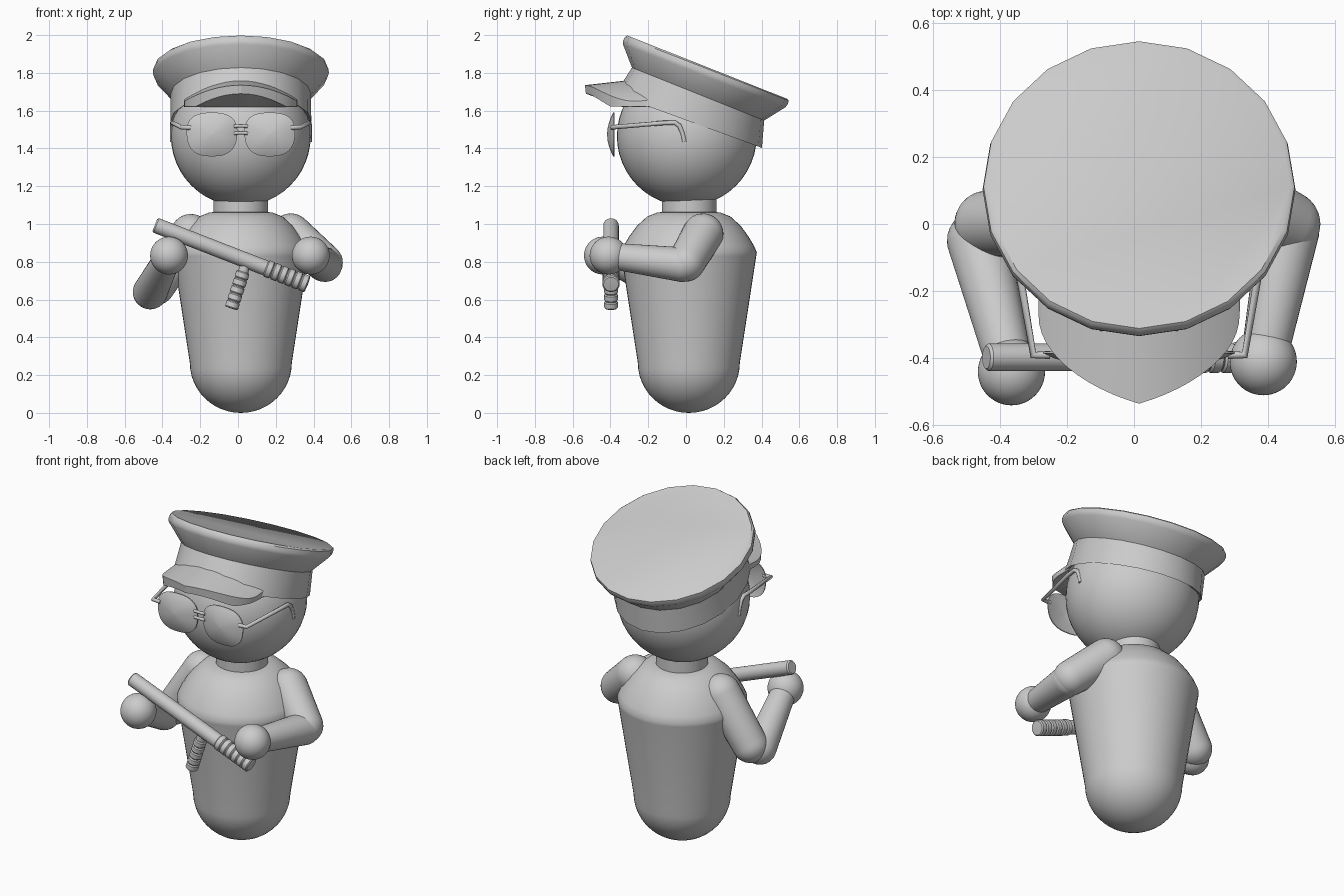
import bpy, bmesh, math
from mathutils import Vector

if "Cube" in bpy.data.objects:
    bpy.data.objects.remove(bpy.data.objects["Cube"])

CX = 0.015  # symmetry axis of the figure


def finish(name, bm, angle=35):
    bmesh.ops.remove_doubles(bm, verts=bm.verts, dist=1e-5)
    bmesh.ops.recalc_face_normals(bm, faces=bm.faces)
    me = bpy.data.meshes.new(name)
    bm.to_mesh(me)
    bm.free()
    me.shade_smooth()
    me.set_sharp_from_angle(angle=math.radians(angle))
    ob = bpy.data.objects.new(name, me)
    bpy.context.collection.objects.link(ob)
    return ob


def skin(name, rings, closed=True, caps=(True, True), angle=35):
    """Bridge rings of points into a surface."""
    bm = bmesh.new()
    rows = [[bm.verts.new(p) for p in r] for r in rings]
    n = len(rows[0])
    for a, b in zip(rows, rows[1:]):
        for i in range(n if closed else n - 1):
            j = (i + 1) % n
            bm.faces.new((a[i], a[j], b[j], b[i]))
    for use, row in zip(caps, (rows[0], rows[-1])):
        if use:
            bm.faces.new(row)
    return finish(name, bm, angle)


def lathe(name, profile, start, direction, segs=32, angle=35):
    """Revolve (radius, distance) pairs about an axis."""
    rot = Vector((0, 0, 1)).rotation_difference(Vector(direction))
    rings = []
    for r, d in profile:
        r = max(r, 1e-4)
        rings.append([Vector(start) + rot @ Vector((r * math.cos(t), r * math.sin(t), d))
                      for t in (2 * math.pi * i / segs for i in range(segs))])
    return skin(name, rings, angle=angle)


def capsule(name, a, b, ra, rb):
    a, b = Vector(a), Vector(b)
    length = (b - a).length
    q = [math.pi / 2 * i / 8 for i in range(9)]
    prof = [(ra * math.sin(t), -ra * math.cos(t)) for t in q]
    prof += [(rb * math.cos(t), length + rb * math.sin(t)) for t in q]
    return lathe(name, prof, a, b - a)


def ball(name, c, r):
    bm = bmesh.new()
    bmesh.ops.create_uvsphere(bm, u_segments=48, v_segments=24, radius=r)
    bmesh.ops.translate(bm, verts=bm.verts, vec=c)
    return finish(name, bm)


def wire(name, pts, r):
    cu = bpy.data.curves.new(name, 'CURVE')
    cu.dimensions = '3D'
    cu.bevel_depth, cu.bevel_resolution, cu.use_fill_caps = r, 2, True
    sp = cu.splines.new('POLY')
    sp.points.add(len(pts) - 1)
    for p, co in zip(sp.points, pts):
        p.co = (*co, 1)
    ob = bpy.data.objects.new(name, cu)
    bpy.context.collection.objects.link(ob)


# Body, neck and head
body = [(0.27 * math.sin(t), 0.265 - 0.265 * math.cos(t))
        for t in (math.pi / 2 * i / 12 for i in range(13))]
body += [(0.357, 0.83), (0.36, 0.85), (0.345, 0.885), (0.315, 0.935), (0.275, 0.99),
         (0.22, 1.04), (0.17, 1.06), (0.13, 1.065)]
lathe("body", body, (CX, 0.015, 0), (0, 0, 1), 48)
lathe("neck", [(0.145, 0), (0.145, 0.16)], (CX, 0.017, 1.0), (0, 0, 1), 48)
ball("head", (CX, 0.004, 1.465), 0.37)

# Cap: 20-sided tilted rings (centre y, centre z, x radius, y radius, slope drop)
cap = [(0.013, 1.56, 0.35, 0.365, 0.137),
       (0.013, 1.545, 0.373, 0.389, 0.142),
       (0.064, 1.688, 0.372, 0.350, 0.140),
       (0.096, 1.785, 0.462, 0.430, 0.167),
       (0.103, 1.803, 0.466, 0.436, 0.168),
       (0.111, 1.822, 0.463, 0.433, 0.169),
       (0.113, 1.830, 0.450, 0.424, 0.168)]
skin("cap", [[(CX + rx * math.sin(t), cy + ry * math.cos(t), cz - dz * math.cos(t))
              for t in (2 * math.pi * i / 20 for i in range(20))]
             for cy, cz, rx, ry, dz in cap], caps=(False, True))

# Visor: arched cross-sections swept from side to side
sections = []
for i in range(25):
    u = math.sin(math.radians(-90 + 7.5 * i))
    x, s = CX + 0.3 * u, math.sqrt(max(0, 1 - u * u))
    y_out = -0.26 - 0.18 * s ** 0.8 - 0.095 * (1 - abs(u)) ** 0.9
    y_in = 0.03 - 0.37 * math.sqrt(1 - 0.66 * u * u)
    z_out = 1.735 - 0.085 * u * u
    sections.append([(x, y_in + 0.03, 1.76 - 0.1 * u * u),
                     (x, y_out, z_out),
                     (x, y_out + 0.005, max(1.69 - 0.11 * u * u, 1.622)),
                     (x, y_in, 1.62)])
skin("visor", sections, angle=30)

# Sunglasses
for side, s in (("left", 1), ("right", -1)):
    outline = []
    for i in range(40):
        t = 2 * math.pi * i / 40
        c, d = math.cos(t), math.sin(t)
        px = math.copysign(abs(c) ** 0.75, c)
        pz = math.copysign(abs(d) ** 0.8, d)
        outline.append((0.134 * px * (1 + 0.05 * pz), 0.116 * pz))
    rings = []
    for k, y0, bulge in [(0.01, -0.385, 0.033), (0.35, -0.385, 0.033), (0.7, -0.385, 0.033),
                         (0.9, -0.385, 0.033), (1, -0.385, 0.033), (1, -0.379, 0.02),
                         (0.7, -0.379, 0.02), (0.01, -0.379, 0.02)]:
        rings.append([(CX + s * 0.153 + k * px, y0 - bulge * (1 - k * k), 1.474 + k * pz)
                      for px, pz in outline])
    skin(side + "_lens", rings)
    wire(side + "_temple", [(CX + s * x, y, z) for x, y, z in
         [(0.265, -0.39, 1.51), (0.315, -0.39, 1.512), (0.36, -0.12, 1.535), (0.363, -0.06, 1.537),
          (0.364, -0.035, 1.52), (0.364, -0.018, 1.48), (0.364, -0.008, 1.435)]], 0.012)
for name, z in (("upper_bridge", 1.517), ("lower_bridge", 1.48)):
    wire(name, [(CX - 0.035, -0.39, z), (CX, -0.397, z + 0.003), (CX + 0.035, -0.39, z)], 0.009)

# Arms and hands
arms = {"left": ((0.28, 0.09, 0.948), (0.455, 0.0, 0.795), (0.46, -0.02, 0.785), (0.385, -0.41, 0.833)),
        "right": ((-0.25, 0.015, 0.945), (-0.435, 0.0, 0.67), (-0.465, -0.05, 0.64), (-0.365, -0.44, 0.833))}
for side, (shoulder, elbow, fore, hand) in arms.items():
    capsule(side + "_upper_arm", shoulder, elbow, 0.108, 0.1)
    capsule(side + "_forearm", fore, hand, 0.092, 0.068)
    ball(side + "_hand", hand, 0.1)


# Baton with ribbed grip and ribbed side handle
def ribs(start, n, step, r):
    return [(r * k, start + step * (i + f)) for i in range(n)
            for f, k in ((0, 0.86), (0.15, 1), (0.8, 1), (0.95, 0.86))]


tip, end = Vector((-0.44, -0.397, 0.995)), Vector((0.37, -0.397, 0.68))
axis = end - tip
length = axis.length
shaft = [(0.0, 0), (0.034, 0), (0.041, 0.008), (0.041, 0.62)]
shaft += ribs(0.63, 6, (length - 0.63) / 6, 0.046) + [(0, length)]
lathe("baton", shaft, tip, axis, 24)
handle = [(0.027, 0), (0.027, 0.04)] + ribs(0.04, 5, 0.041, 0.036) + [(0, 0.245)]
lathe("baton_handle", handle, (0.04, -0.397, 0.785), (-0.075, 0, -0.23), 24)
